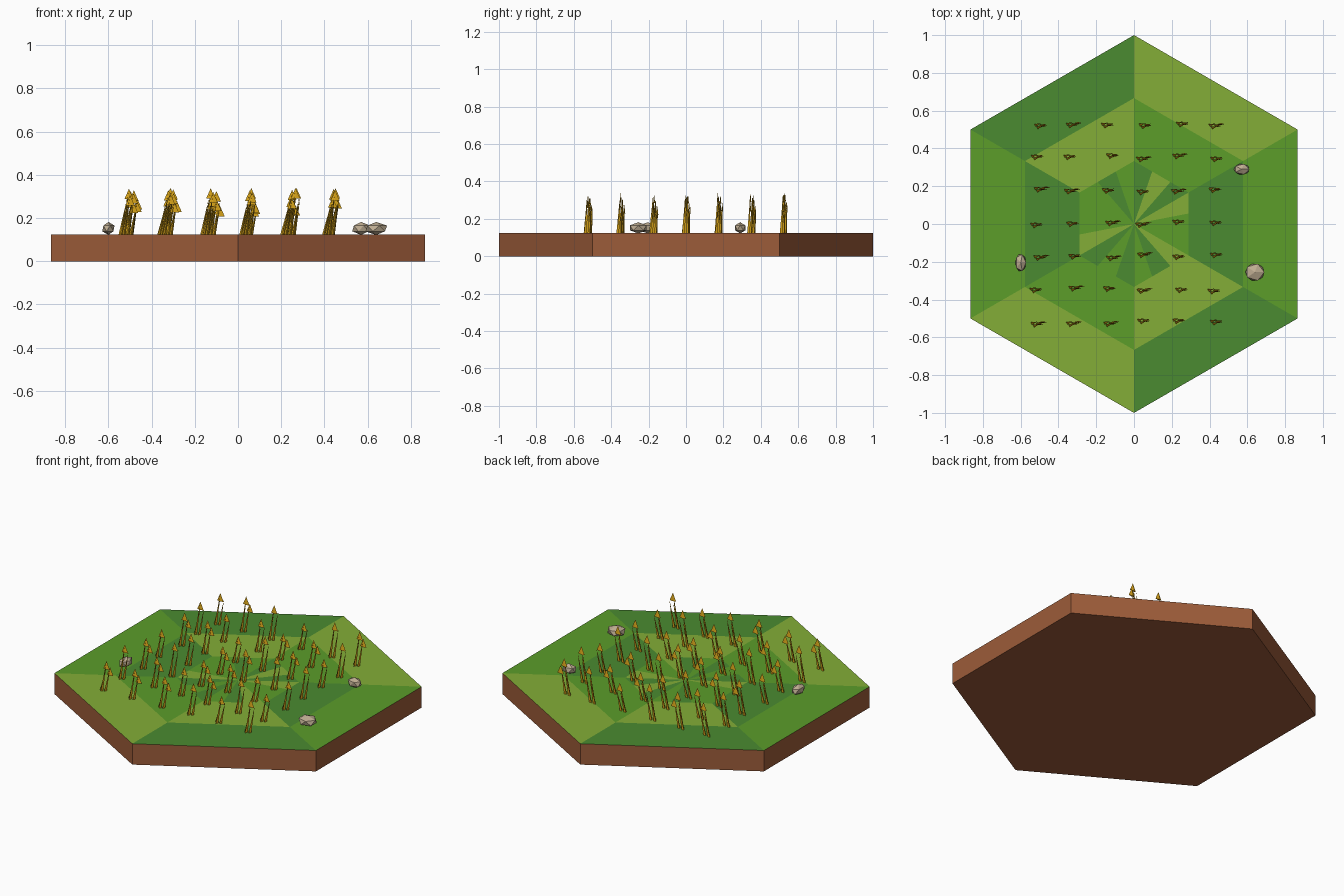
import bpy, bmesh, math, random
from mathutils import Vector, Matrix

if "Cube" in bpy.data.objects:
    bpy.data.objects.remove(bpy.data.objects["Cube"])
random.seed(4)
TOP = 0.125


def mat(name, r, g, b):
    # display colour (0-255) to linear
    m = bpy.data.materials.new(name)
    m.diffuse_color = [(c / 255) ** 2.2 for c in (r, g, b)] + [1]
    m.use_nodes = True
    m.node_tree.nodes["Principled BSDF"].inputs["Base Color"].default_value = m.diffuse_color
    return m


brown = mat("soil", 155, 92, 60)
greens = [mat("grass_dark", 76, 138, 52), mat("grass_mid", 92, 156, 46),
          mat("grass_light", 130, 172, 58)]
gold = mat("wheat", 218, 165, 32)
grey = mat("rock", 190, 172, 145)


def finish(name, bm, mats):
    me = bpy.data.meshes.new(name)
    bm.to_mesh(me)
    bm.free()
    for m in mats:
        me.materials.append(m)
    ob = bpy.data.objects.new(name, me)
    bpy.context.collection.objects.link(ob)
    return ob


def corner(i, r, z=TOP):
    a = math.radians(-30 + 60 * i)
    return Vector((r * math.cos(a), r * math.sin(a), z))


# Hexagonal soil slab: bottom and six walls
bm = bmesh.new()
low = [bm.verts.new(corner(i, 1, 0)) for i in range(6)]
high = [bm.verts.new(corner(i, 1)) for i in range(6)]
bm.faces.new(low[::-1])
for i in range(6):
    j = (i + 1) % 6
    bm.faces.new((low[i], low[j], high[j], high[i]))
finish("soil_slab", bm, [brown])

# Patchwork grass: two hexagonal rings and a fan of 18 wedges
# sectors run right, upper right, upper left, left, lower left, lower right
bm = bmesh.new()


def patch(points, colour):
    bm.faces.new([bm.verts.new(p) for p in points]).material_index = colour


for r0, r1, colours in ((2 / 3, 1, "120120"), (1 / 3, 2 / 3, "012012")):
    for i, c in enumerate(colours):
        patch((corner(i, r0), corner(i, r1), corner(i + 1, r1), corner(i + 1, r0)), int(c))
fan = "112" "020" "101" "112" "010" "102"
for k, c in enumerate(fan):
    i, t = divmod(k, 3)
    a, b = corner(i, 1 / 3), corner(i + 1, 1 / 3)
    patch((Vector((0, 0, TOP)), a.lerp(b, t / 3), a.lerp(b, (t + 1) / 3)), int(c))
bmesh.ops.remove_doubles(bm, verts=bm.verts, dist=1e-4)
finish("grass_top", bm, greens)


# Wheat: clumps of thin spikes with flat arrow heads
def spike(bm, base, tip, r):
    ring = [bm.verts.new(base + Vector((r * math.cos(a), r * math.sin(a), 0)))
            for a in (0.5, 0.5 + math.tau / 3, 0.5 + 2 * math.tau / 3)]
    apex = bm.verts.new(tip)
    for i in range(3):
        bm.faces.new((ring[i], ring[(i + 1) % 3], apex))


def ear(bm, tip, w, h):
    pts = [(-w, 0, -h), (0, -0.005, -h), (w, 0, -h), (0, 0.005, -h)]
    ring = [bm.verts.new(tip + Vector(p)) for p in pts]
    apex = bm.verts.new(tip)
    for i in range(4):
        bm.faces.new((ring[i], ring[(i + 1) % 4], apex))
    bm.faces.new(ring[::-1])


bm = bmesh.new()
for x in (-0.52, -0.34, -0.14, 0.04, 0.23, 0.41):
    for row in range(7):
        c = Vector((x + random.uniform(-.015, .015),
                    -0.53 + 0.175 * row + random.uniform(-.01, .01), TOP))
        h = random.uniform(0.16, 0.215)
        for k, (dx, dy) in enumerate(((0, 0), (0.017, 0.01), (-0.012, 0.013))):
            base = c + Vector((dx, dy, 0))
            tip = base + Vector((0.028, 0.008, h * (1, 0.8, 0.72)[k]))
            spike(bm, base, tip, 0.009)
            if k == 0 or (k == 1 and random.random() < 0.4):
                ear(bm, tip, 0.021, 0.048)
finish("wheat_stalks", bm, [gold])

# Faceted rocks
rocks = ((0.57, 0.29, 0.046, 0.032), (0.64, -0.255, 0.056, 0.052), (-0.6, -0.205, 0.032, 0.052))
for n, (x, y, sx, sy) in enumerate(rocks):
    bm = bmesh.new()
    bmesh.ops.create_icosphere(bm, subdivisions=1, radius=1)
    bm.transform(Matrix.Translation((x, y, 0.152)) @ Matrix.Diagonal((sx, sy, 0.03, 1)))
    finish(f"rock_{n + 1}", bm, [grey])
